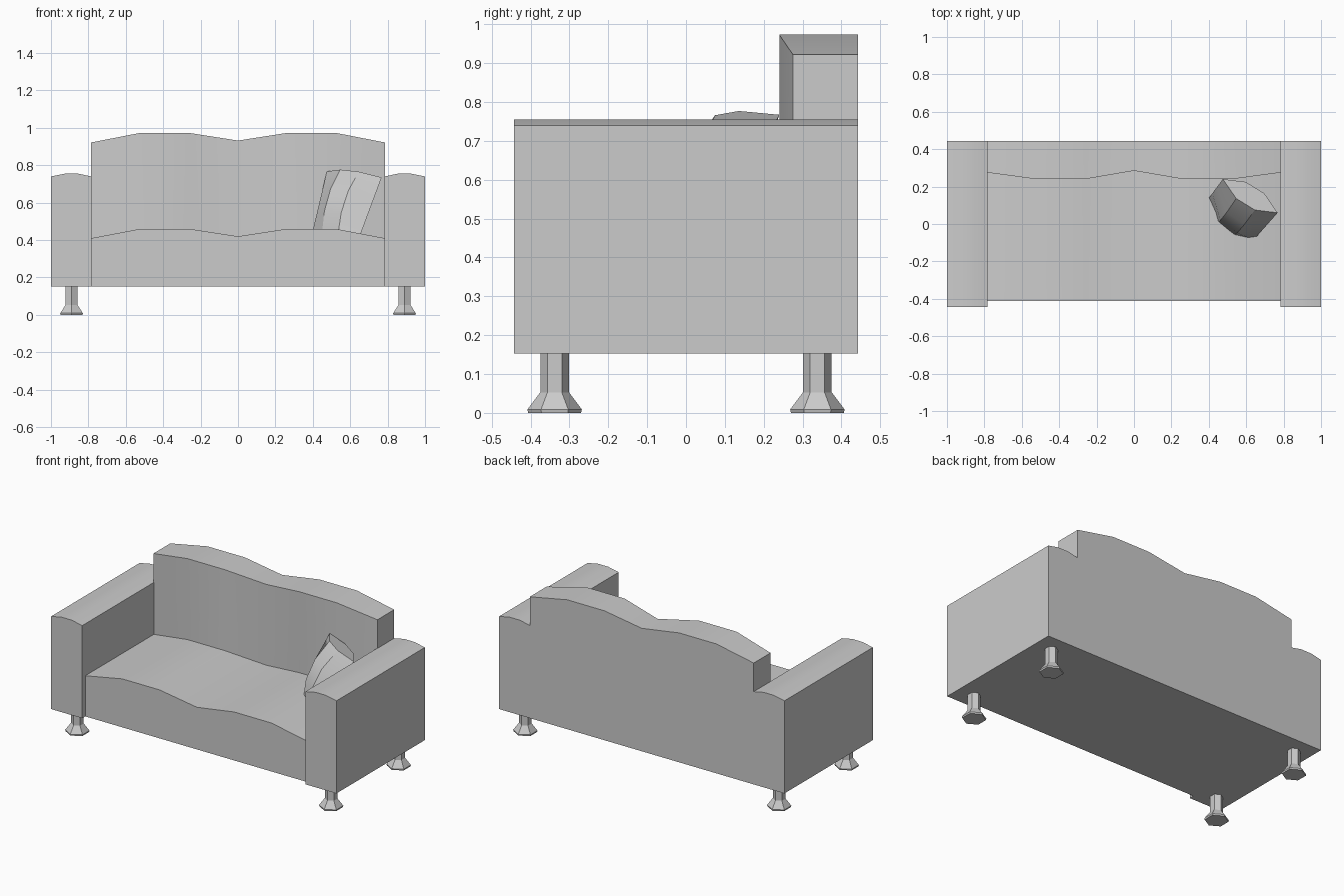
import bpy, bmesh, math
from mathutils import Vector

if "Cube" in bpy.data.objects:
    bpy.data.objects.remove(bpy.data.objects["Cube"])


def loft(name, rings):
    """Skin a list of equal-length closed rings and cap both ends."""
    bm = bmesh.new()
    vr = [[bm.verts.new(p) for p in r] for r in rings]
    n = len(rings[0])
    for a, b in zip(vr, vr[1:]):
        for i in range(n):
            j = (i + 1) % n
            bm.faces.new((a[i], a[j], b[j], b[i]))
    bm.faces.new(vr[0])
    bm.faces.new(vr[-1])
    bmesh.ops.recalc_face_normals(bm, faces=bm.faces)
    me = bpy.data.meshes.new(name)
    bm.to_mesh(me)
    bm.free()
    ob = bpy.data.objects.new(name, me)
    bpy.context.collection.objects.link(ob)
    bpy.ops.object.select_all(action='DESELECT')
    ob.select_set(True)
    bpy.context.view_layer.objects.active = ob
    bpy.ops.object.shade_smooth_by_angle(angle=math.radians(30))
    return ob


# Seat and backrest: an L-shaped section swept across the width
# half-width stations: x, seat height, backrest front y, backrest height
half = [(0, .42, .285, .932), (.262, .46, .24, .973),
        (.523, .46, .24, .973), (.785, .41, .275, .922)]
stations = [(-x, s, y, h) for x, s, y, h in half[:0:-1]] + half
loft("seat_and_backrest", [
    [(x, -.412, .153), (x, -.412, s), (x, y, s), (x, y, h), (x, .443, h), (x, .443, .153)]
    for x, s, y, h in stations])

# Armrests with gently crowned tops
arm = [(.782, .153), (.782, .74), (.855, .755), (.927, .755), (1, .74), (1, .153)]
for side, label in ((-1, "left"), (1, "right")):
    loft(label + "_armrest", [[(side * x, y, z) for x, z in arm] for y in (-.443, .443)])

# Hexagonal flared legs
leg = [(.068, 0), (.07, .009), (.037, .053), (.037, .16)]
for sx, side in ((-1, "left"), (1, "right")):
    for sy, end in ((-1, "front"), (1, "back")):
        loft(f"{end}_{side}_leg", [
            [(sx * .89 + r * math.sin(k * math.pi / 3),
              sy * .338 + r * math.cos(k * math.pi / 3), z) for k in range(6)]
            for r, z in leg])

# Loose cushion leaning in the corner: pinched sides, fuller middle
top_l, top_r = Vector((.475, .24, .767)), Vector((.768, .06, .735))
low_l, low_r = Vector((.39, .125, .41)), Vector((.64, -.085, .39))
n = (top_r - top_l).cross(low_l - top_l).normalized()
rings = []
for v, bulge in ((0, .055), (.33, .095), (.67, .095), (1, .055)):
    l, r = top_l.lerp(low_l, v), top_r.lerp(low_r, v)
    a, b = l.lerp(r, .33), l.lerp(r, .67)
    rings.append([l, a - n * bulge, b - n * bulge, r, b + n * bulge, a + n * bulge])
loft("cushion", rings)
